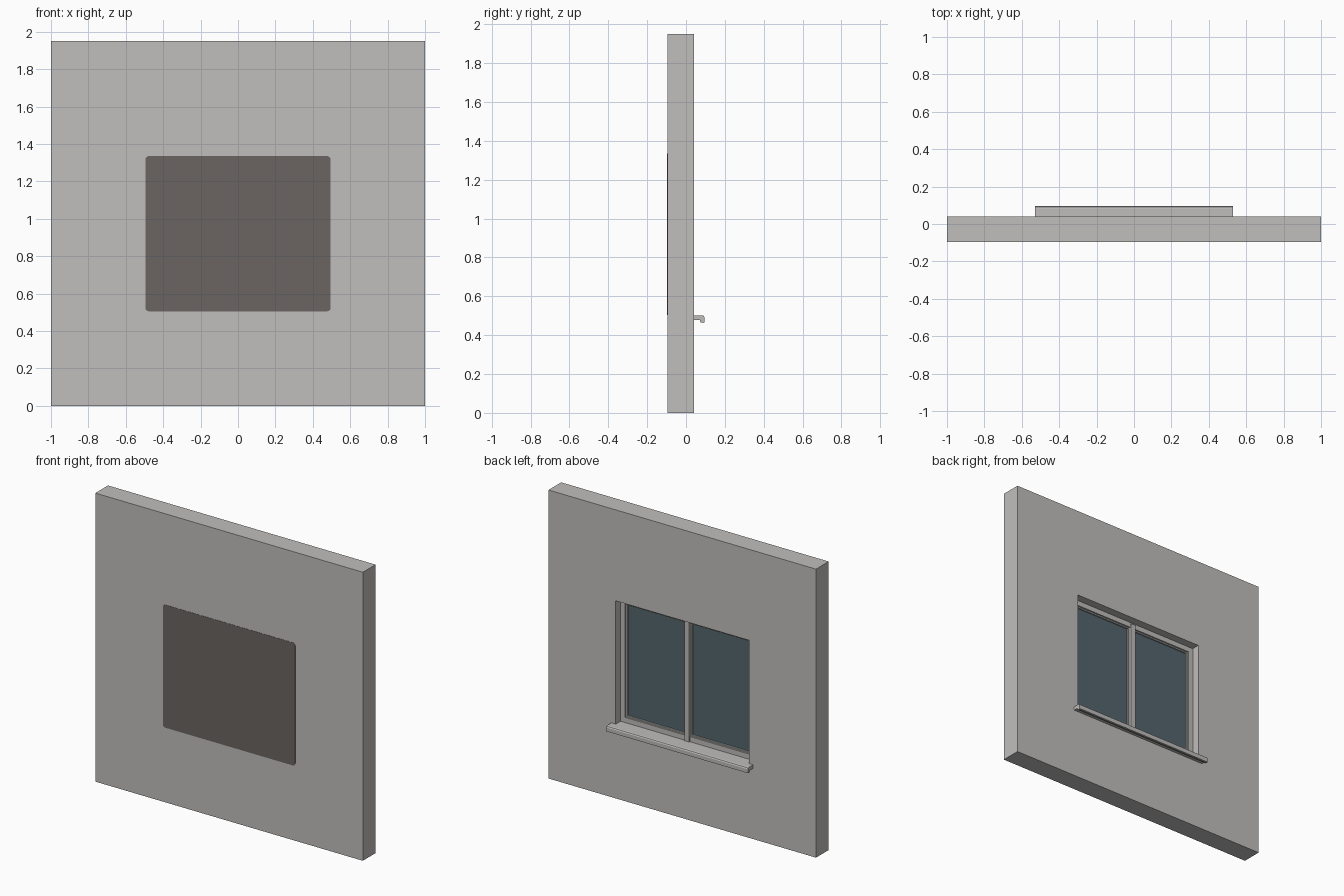
import bpy, bmesh, math

cube = bpy.data.objects.get("Cube")
if cube:
    bpy.data.objects.remove(cube, do_unlink=True)


def material(name, rgb):
    m = bpy.data.materials.new(name)
    m.use_nodes = True
    m.diffuse_color = (*rgb, 1)
    m.node_tree.nodes["Principled BSDF"].inputs["Base Color"].default_value = (*rgb, 1)
    return m


PLASTER = material("plaster grey", (0.53, 0.52, 0.51))
FRAME = material("frame grey", (0.52, 0.51, 0.50))
GLASS = material("blue grey glass", (0.091, 0.133, 0.156))
DARK = material("dark brown panel", (0.147, 0.130, 0.122))


def finish(name, bm, mat):
    bmesh.ops.recalc_face_normals(bm, faces=bm.faces)
    mesh = bpy.data.meshes.new(name)
    bm.to_mesh(mesh)
    bm.free()
    mesh.materials.append(mat)
    ob = bpy.data.objects.new(name, mesh)
    bpy.context.collection.objects.link(ob)
    return ob


def box(name, x, y, z, mat):
    """Box from (min, max) pairs on each axis."""
    bm = bmesh.new()
    bmesh.ops.create_cube(bm, size=1)
    for v in bm.verts:
        v.co = [r[0] if c < 0 else r[1] for c, r in zip(v.co, (x, y, z))]
    return finish(name, bm, mat)


def extrude(name, points, vector, mat):
    """Prism from a closed profile moved along a vector."""
    bm = bmesh.new()
    face = bm.faces.new([bm.verts.new(p) for p in points])
    new = bmesh.ops.extrude_face_region(bm, geom=[face])["geom"]
    bmesh.ops.translate(bm, vec=vector, verts=[v for v in new if isinstance(v, bmesh.types.BMVert)])
    return finish(name, bm, mat)


# Wall with a recess opened from the back
W, Z0, Z1 = 0.50, 0.50, 1.335
wall = box("wall", (-1, 1), (-0.095, 0.04), (0, 1.95), PLASTER)
cutter = box("recess_cutter", (-W, W), (-0.085, 0.1), (Z0 - 0.02, Z1), PLASTER)
cutter.hide_render = True
cut = wall.modifiers.new("recess", "BOOLEAN")
cut.operation, cut.object, cut.solver = "DIFFERENCE", cutter, "EXACT"
bpy.context.view_layer.objects.active = wall
bpy.ops.object.modifier_apply(modifier=cut.name)
bpy.data.objects.remove(cutter, do_unlink=True)

# Dark rounded panel on the front
R = 0.018
outline = []
for i, (sx, sz) in enumerate(((1, 1), (-1, 1), (-1, -1), (1, -1))):
    cx, cz = sx * (0.495 - R), 0.92 + sz * (0.415 - R)
    for k in range(5):
        a = math.radians(90 * i + 22.5 * k)
        outline.append((cx + R * math.cos(a), -0.0965, cz + R * math.sin(a)))
extrude("front_panel", outline, (0, 0.004, 0), DARK)

# Outer window frame and centre mullion
FY = (-0.06, -0.015)
T = 0.035
for side, s in (("left", 1), ("right", -1)):
    box(f"{side}_jamb", sorted((s * W, s * (W - T))), FY, (Z0, Z1), FRAME)
box("head_rail", (-W + T, W - T), FY, (Z1 - T, Z1), FRAME)
box("bottom_rail", (-W + T, W - T), FY, (Z0, Z0 + T), FRAME)
box("mullion", (-0.018, 0.018), (-0.06, -0.008), (Z0, Z1 - 0.01), FRAME)

# Two panes, each with a thin inner bead
B = 0.008
for side, s in (("left", 1), ("right", -1)):
    x0, x1 = sorted((s * 0.018, s * (W - T)))
    z0, z1 = Z0 + T, Z1 - T
    box(f"{side}_glass", (x0, x1), (-0.042, -0.036), (z0, z1), GLASS)
    BY = (-0.042, -0.026)
    box(f"{side}_bead_a", (x0, x0 + B), BY, (z0, z1), FRAME)
    box(f"{side}_bead_b", (x1 - B, x1), BY, (z0, z1), FRAME)
    box(f"{side}_bead_top", (x0 + B, x1 - B), BY, (z1 - B, z1), FRAME)
    box(f"{side}_bead_bottom", (x0 + B, x1 - B), BY, (z0, z0 + B), FRAME)

# Sill board in the recess, and its projecting nose with a drip lip
box("sill_board", (-W, W), (-0.085, 0.04), (Z0 - 0.02, Z0), FRAME)
profile = [(0.038, 0.478), (0.038, 0.502), (0.084, 0.502), (0.091, 0.499), (0.095, 0.492),
           (0.095, 0.466), (0.088, 0.463), (0.074, 0.466), (0.072, 0.478)]
extrude("sill_nose", [(-0.53, y, z) for y, z in profile], (1.06, 0, 0), FRAME)
